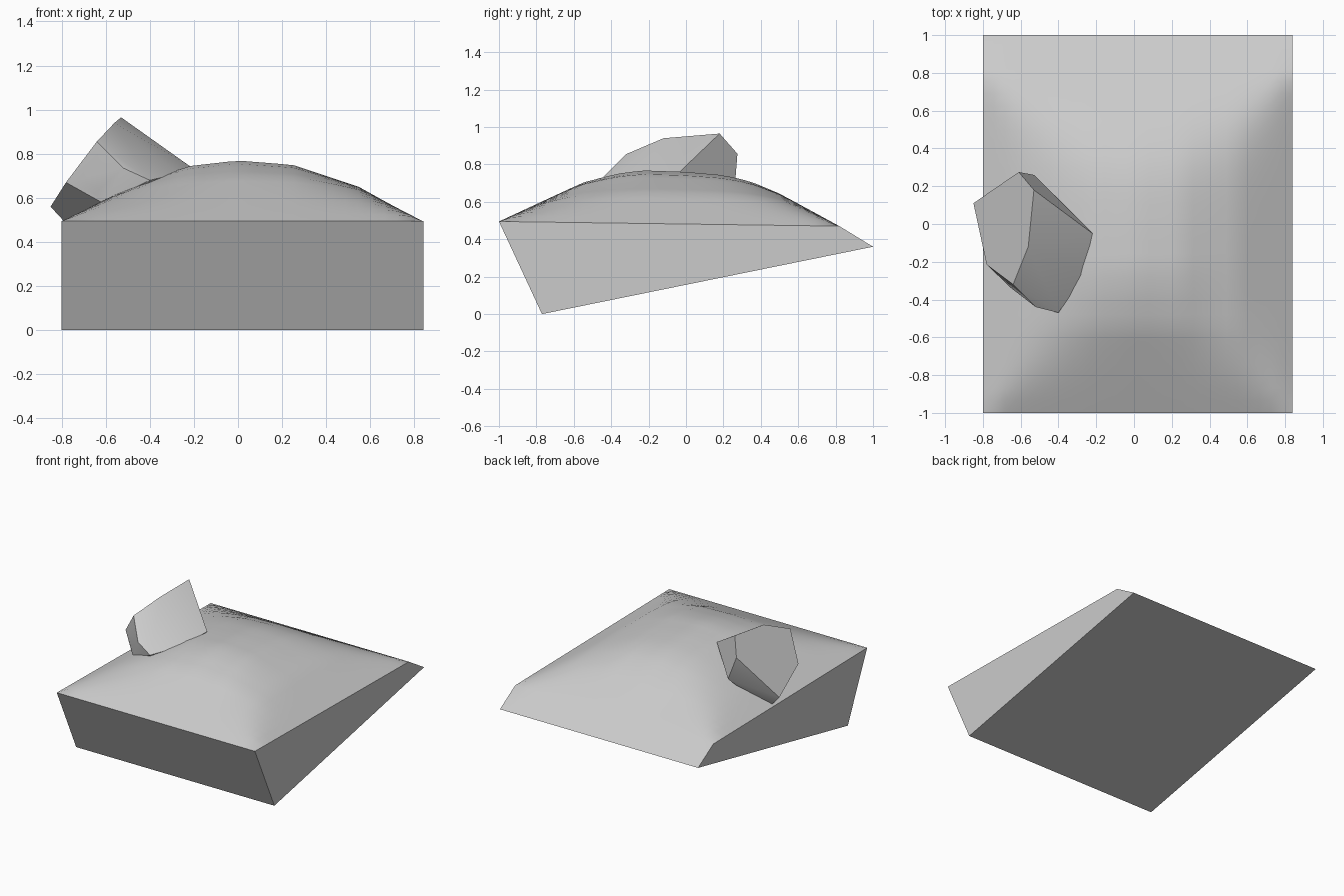
import bpy, bmesh, math

if "Cube" in bpy.data.objects:
    bpy.data.objects.remove(bpy.data.objects["Cube"], do_unlink=True)

grey = bpy.data.materials.new("plain grey")
grey.use_nodes = True
GREY = (0.6, 0.6, 0.6, 1)
grey.diffuse_color = GREY
grey.node_tree.nodes["Principled BSDF"].inputs["Base Color"].default_value = GREY


def finish(name, bm):
    """Turn a bmesh into a grey object, smooth except at sharp edges."""
    bmesh.ops.recalc_face_normals(bm, faces=bm.faces)
    mesh = bpy.data.meshes.new(name)
    bm.to_mesh(mesh)
    bm.free()
    mesh.materials.append(grey)
    obj = bpy.data.objects.new(name, mesh)
    bpy.context.collection.objects.link(obj)
    bpy.ops.object.select_all(action='DESELECT')
    obj.select_set(True)
    bpy.context.view_layer.objects.active = obj
    bpy.ops.object.shade_smooth_by_angle(angle=math.radians(30))
    return obj


def profile(points, t):
    """Height at t on a piecewise profile."""
    for (a, ha), (b, hb) in zip(points, points[1:]):
        if t <= b:
            return ha + (hb - ha) * (t - a) / (b - a)
    return points[-1][1]


# Wedge-shaped base with a softly hipped, domed top
LEFT, RIGHT, BREAK, STEPS, PEAK = -0.80, 0.84, 0.82, 28, 0.285
ACROSS = [(LEFT, 0), (-0.6, 0.11), (-0.4, 0.2), (-0.22, 0.26), (0, PEAK),
          (0.25, 0.265), (0.55, 0.165), (RIGHT, 0)]
ALONG = [(-1, 0), (-0.55, 0.215), (-0.37, 0.265), (-0.23, PEAK), (0, 0.28),
         (0.2, 0.265), (0.34, 0.235), (0.5, 0.17), (BREAK, 0)]
EDGE = [(-1, 0.495), (BREAK, 0.47), (1, 0.36)]


def top_height(x, y):
    px, py = profile(ACROSS, x) / PEAK, profile(ALONG, y) / PEAK
    dome = 0
    if px > 1e-4 and py > 1e-4:
        dome = PEAK * (px ** -2 + py ** -2 - 1) ** -0.5
    return profile(EDGE, y) + dome


bm = bmesh.new()
xs = [LEFT + (RIGHT - LEFT) * i / STEPS for i in range(STEPS + 1)]
ys = [-1 + (BREAK + 1) * j / STEPS for j in range(STEPS + 1)] + [1]
grid = [[bm.verts.new((x, y, top_height(x, y))) for x in xs] for y in ys]
for row, following in zip(grid, grid[1:]):
    for i in range(STEPS):
        bm.faces.new((row[i], row[i + 1], following[i + 1], following[i]))
foot_a = bm.verts.new((LEFT, -0.77, 0))
foot_b = bm.verts.new((RIGHT, -0.77, 0))
bm.faces.new(grid[0] + [foot_b, foot_a])
bm.faces.new([row[0] for row in grid] + [foot_a])
bm.faces.new([row[-1] for row in grid] + [foot_b])
bm.faces.new(grid[-1] + [foot_b, foot_a])
finish("domed_wedge_base", bm)

# Faceted block leaning out of the dome
CAP = [(-0.53, 0.18, 0.965), (-0.56, -0.12, 0.94), (-0.64, -0.32, 0.855),
       (-0.78, -0.215, 0.67), (-0.85, 0.11, 0.56), (-0.61, 0.275, 0.857)]
FOOT = [(-0.22, -0.05, 0.745), (-0.27, -0.28, 0.71), (-0.40, -0.47, 0.68),
        (-0.52, -0.44, 0.735), (-0.65, -0.34, 0.62), (-0.61, -0.37, 0.575),
        (-0.785, 0.1, 0.49), (-0.53, 0.26, 0.67)]
BURIED = [(-0.3, -0.1, 0.6), (-0.45, -0.35, 0.55), (-0.6, 0.1, 0.5)]
bm = bmesh.new()
points = [bm.verts.new(p) for p in CAP + FOOT + BURIED]
hull = bmesh.ops.convex_hull(bm, input=points)
loose = [v for v in bm.verts if not v.link_faces]
bmesh.ops.delete(bm, geom=loose, context='VERTS')
bmesh.ops.dissolve_limit(bm, angle_limit=math.radians(4),
                         verts=bm.verts, edges=bm.edges)
finish("leaning_block", bm)
